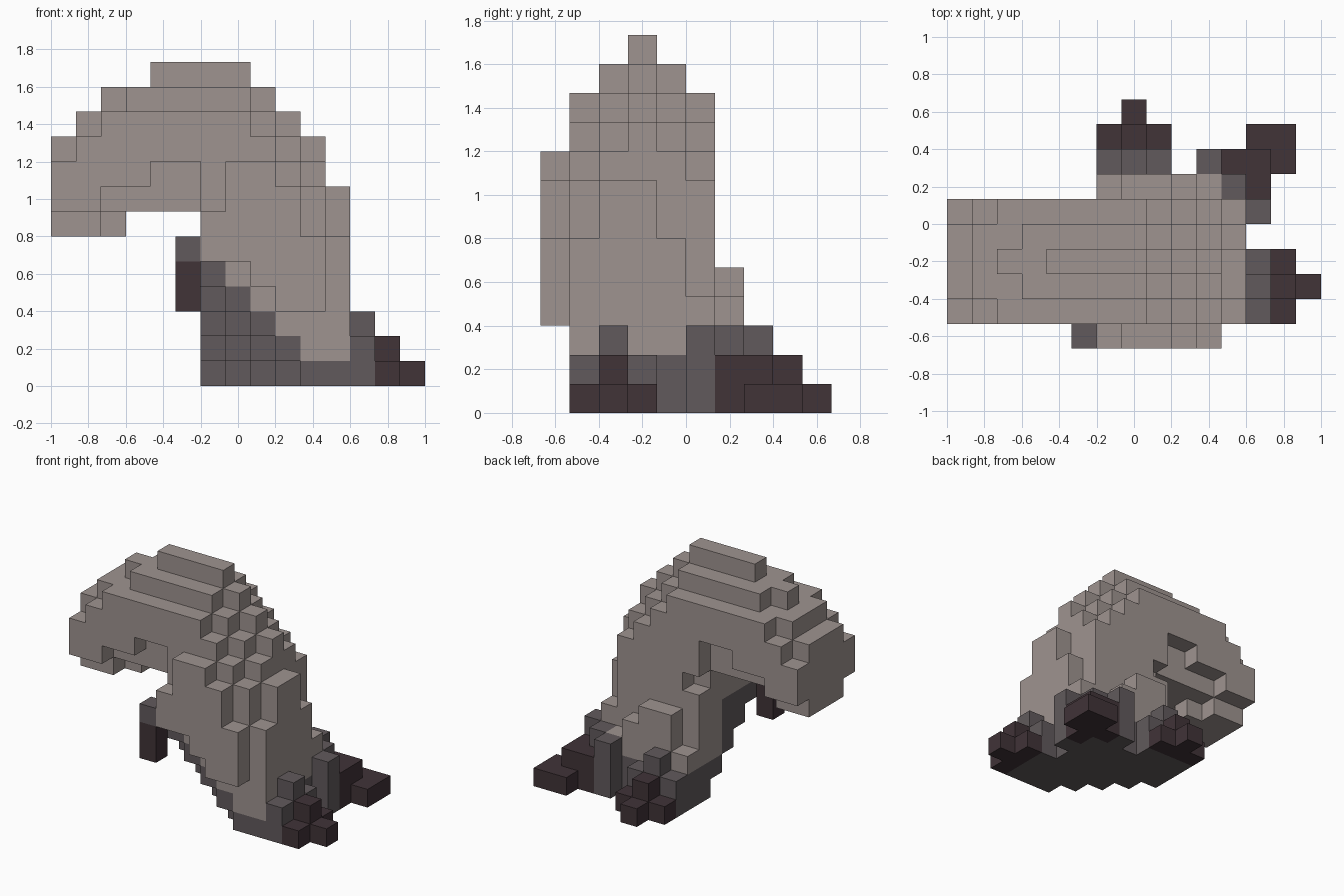
import bpy, bmesh
from mathutils import Vector

if "Cube" in bpy.data.objects:
    bpy.data.objects.remove(bpy.data.objects["Cube"])

U = 2 / 15  # block size


def material(name, rgb):
    m = bpy.data.materials.new(name)
    m.diffuse_color = (*rgb, 1)
    m.use_nodes = True
    b = m.node_tree.nodes["Principled BSDF"]
    b.inputs["Base Color"].default_value = (*rgb, 1)
    b.inputs["Roughness"].default_value = 0.9
    return m


MATS = [material("taupe", (0.345, 0.296, 0.28)),
        material("dark_grey", (0.12, 0.102, 0.107)),
        material("dark_plum", (0.052, 0.033, 0.039))]
TAUPE, GREY, PLUM = range(3)


def in_front_bulge(i, k):
    # Shallow swelling on the front of the trunk
    low = max(6, 11 - k) + (k < 5 or k > 6)
    return 3 <= k <= 8 and low <= i <= 10 - (k > 5) - (k > 7)


def in_back_bulge(i, k):
    # Low hump above the back foot
    return k <= 4 and 6 + (k > 2) <= i <= 10 - max(0, k - 2)


def in_core(i, j, k):
    # Stepped dome over a trunk whose underside climbs towards the front
    d = abs(j - 3)
    half = min(2, 12 - k)
    high = min(11 - (k > 7), 19 - k - d)
    if (k in (6, 7) and j in (1, 4)) or (k > 3 and j == 5):
        high = min(high, 10)
    if d > half or i > high:
        return False
    if k >= 7:
        cheek_gap = d == 2 and k <= 8 and 4 - 2 * (k == 7) <= i <= 5
        return i >= max(0, k - 9 + (d == half)) and not cheek_gap
    jaw = k == 6 and (i <= 1 and d <= 1 or i == 2 and d == 0)
    return jaw or i >= max(6, 11 - k - j) + (k == 6 and j == 5)


def in_body(i, j, k):
    if j == 0:
        return in_front_bulge(i, k)
    if j == 6:
        return in_back_bulge(i, k)
    return in_core(i, j, k)


def body_colour(i, j, k):
    # Grey base that climbs in steps on the front
    if k <= 1:
        return TAUPE if k == 1 and i >= 10 and j <= 3 else GREY
    return GREY if j <= 3 and k <= 4 and i + k <= 10 else TAUPE


def column(i, j, height, colour, base=0):
    return {(i, j, k): colour for k in range(base, base + height)}


def foot(place):
    # Each row out from the ankle has a tall middle and two lower sides
    cells = {}
    for out in range(3):
        colour = PLUM if out else GREY
        for side in (-1, 0, 1):
            cells.update(column(*place(out, side), 3 - out - abs(side), colour))
    return cells


def diagonal_foot():
    # Columns beside and on the diagonal; the side ones are mirrored across it
    cells = {}
    for i, j, height, colour in [(11, 6, 3, GREY), (10, 7, 3, GREY), (11, 7, 2, PLUM),
                                 (12, 7, 2, PLUM), (12, 8, 1, PLUM), (13, 8, 1, PLUM)]:
        cells.update(column(i, j, height, colour))
        cells.update(column(j + 5, i - 5, height, colour))
    return cells


parts = {
    "body": {(i, j, k): body_colour(i, j, k)
             for i in range(12) for j in range(7) for k in range(13) if in_body(i, j, k)},
    "left_foot": foot(lambda out, side: (12 + out, 2 + side)),
    "back_foot": foot(lambda out, side: (7 + side, 7 + out)),
    "corner_foot": diagonal_foot(),
    "small_arm": {**column(5, 0, 2, PLUM, 3), **column(5, 0, 1, GREY, 5)},
}
solid = set().union(*parts.values())


def block_faces():
    # Outward normal and corner offsets of the six faces of a unit block
    for axis in range(3):
        for s in (0, 1):
            quad = []
            for a, b in ((0, 0), (1, 0), (1, 1), (0, 1)):
                p = [s, s, s]
                p[(axis + 1) % 3], p[(axis + 2) % 3] = a, b
                quad.append(p)
            normal = [0, 0, 0]
            normal[axis] = 2 * s - 1
            yield normal, quad if s else quad[::-1]


FACES = list(block_faces())


def shift(cell, offset):
    return tuple(c + o for c, o in zip(cell, offset))


def build(name, cells):
    # Skin the exposed block faces, then merge flat neighbours of one colour
    bm = bmesh.new()
    verts = {}
    for cell, colour in cells.items():
        for normal, quad in FACES:
            if shift(cell, normal) in solid:
                continue
            ring = []
            for corner in quad:
                g = shift(cell, corner)
                if g not in verts:
                    verts[g] = bm.verts.new(Vector((g[0] - 7.5, g[1] - 5, g[2])) * U)
                ring.append(verts[g])
            bm.faces.new(ring).material_index = colour
    bmesh.ops.dissolve_limit(bm, angle_limit=0.01, verts=bm.verts[:], edges=bm.edges[:],
                             delimit={'MATERIAL'})
    me = bpy.data.meshes.new(name)
    bm.to_mesh(me)
    bm.free()
    for m in MATS:
        me.materials.append(m)
    bpy.context.scene.collection.objects.link(bpy.data.objects.new(name, me))


for name, cells in parts.items():
    build(name, cells)
